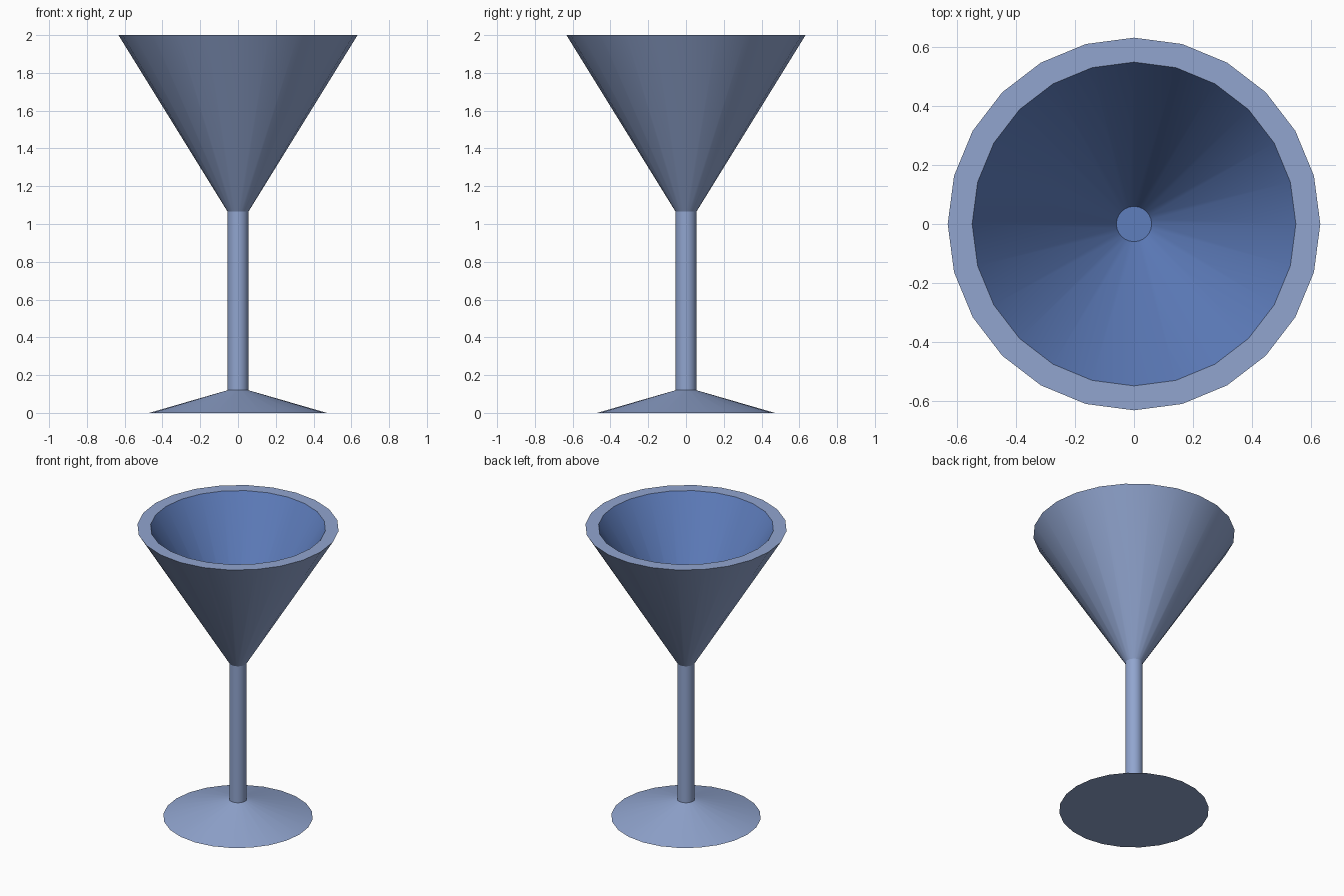
import bpy, bmesh, math

if "Cube" in bpy.data.objects:
    bpy.data.objects.remove(bpy.data.objects["Cube"])

SIDES = 24


def material(name, rgb):
    m = bpy.data.materials.new(name)
    m.diffuse_color = (*rgb, 1.0)
    m.use_nodes = True
    m.node_tree.nodes["Principled BSDF"].inputs["Base Color"].default_value = m.diffuse_color
    return m


glass = material("pale blue glass", (0.283, 0.376, 0.624))
lining = material("deep blue lining", (0.114, 0.209, 0.515))


def lathe(name, profile, mat):
    """Revolve (radius, z) points around z; radius 0 closes the end."""
    bm = bmesh.new()
    verts = [bm.verts.new((r, 0, z)) for r, z in profile]
    edges = [bm.edges.new(pair) for pair in zip(verts, verts[1:])]
    bmesh.ops.spin(bm, geom=verts + edges, cent=(0, 0, 0), axis=(0, 0, 1),
                   angle=math.tau, steps=SIDES, use_merge=True)
    bmesh.ops.remove_doubles(bm, verts=bm.verts, dist=0.0005)
    # Profiles run so that the outside lies to their right
    (r0, z0), (r1, z1) = profile[-2:]
    f = max(bm.faces, key=lambda f: f.calc_center_median().z)
    bmesh.ops.recalc_face_normals(bm, faces=bm.faces)
    mesh = bpy.data.meshes.new(name)
    bm.to_mesh(mesh)
    bm.free()
    mesh.materials.append(mat)
    ob = bpy.data.objects.new(name, mesh)
    bpy.context.collection.objects.link(ob)
    bpy.context.view_layer.objects.active = ob
    ob.select_set(True)
    bpy.ops.object.shade_smooth_by_angle(angle=math.radians(30))
    ob.select_set(False)
    return ob


# Foot and stem
lathe("foot_and_stem", [(0, 0), (0.47, 0), (0.055, 0.12), (0.055, 1.065)], glass)

# Bowl: outer wall, rim, inner wall and flat bottom; the inside is darker
bowl = lathe("bowl", [(0.055, 1.065), (0.633, 2), (0.55, 2), (0.06, 1.2), (0, 1.2)], glass)
bowl.data.materials.append(lining)
for p in bowl.data.polygons:
    inward = p.normal.x * p.center.x + p.normal.y * p.center.y < -0.01
    bottom = p.normal.z > 0.9 and p.center.z < 1.5
    if inward or bottom:
        p.material_index = 1
